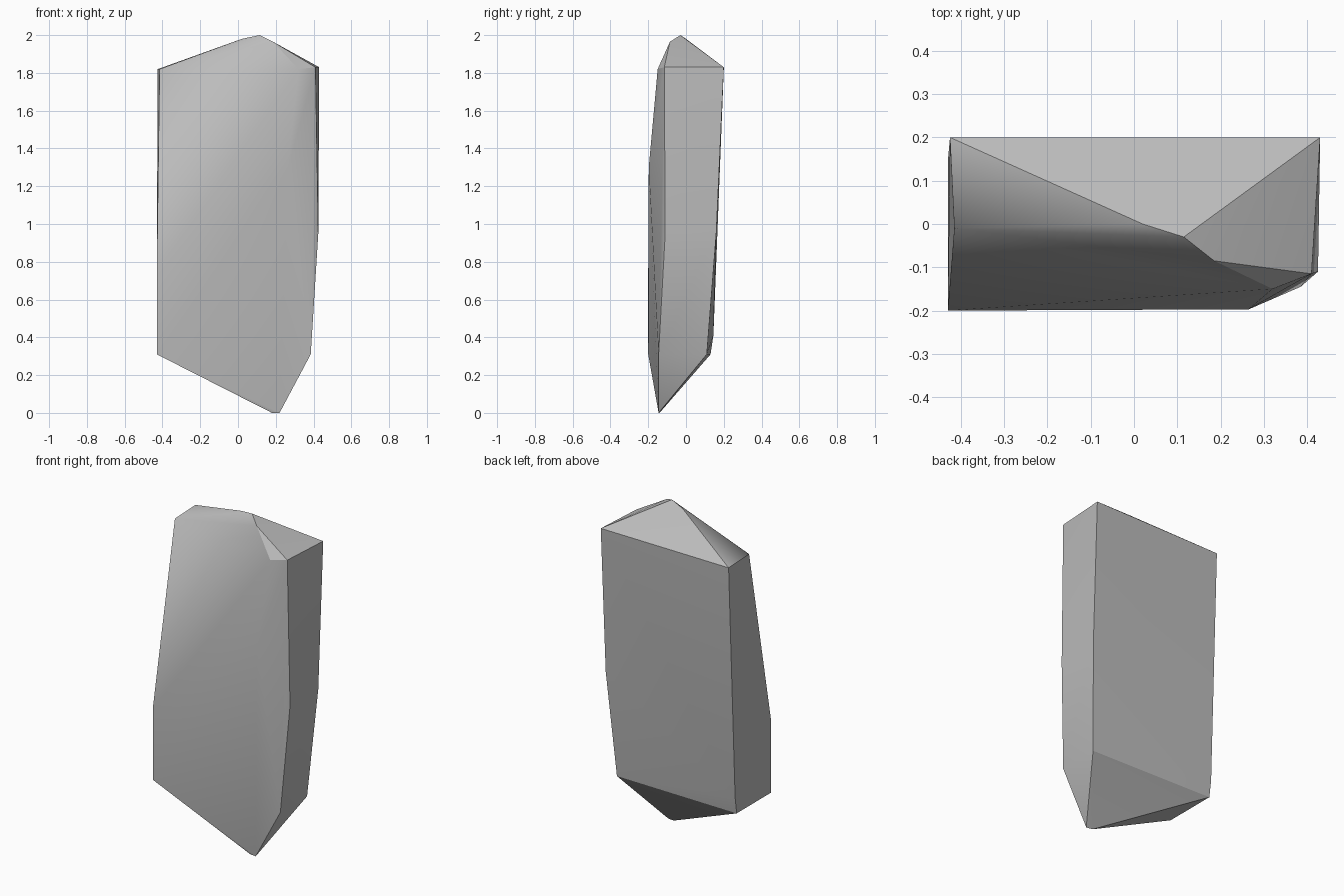
import bpy
import bmesh
import math

# Remove only the default object
default_object = bpy.data.objects.get("Cube")
if default_object:
    bpy.data.objects.remove(default_object, do_unlink=True)


def make_material(name, colour):
    material = bpy.data.materials.new(name)
    material.use_nodes = True
    material.diffuse_color = colour
    material.node_tree.nodes["Principled BSDF"].inputs["Base Color"].default_value = colour
    return material


def build_hull(name, corners, material, sharp_angle):
    """Wrap a faceted stone skin around its corner points."""
    bm = bmesh.new()
    for corner in corners:
        bm.verts.new(corner)
    bmesh.ops.convex_hull(bm, input=bm.verts[:])
    loose = [v for v in bm.verts if not v.link_faces]
    bmesh.ops.delete(bm, geom=loose, context="VERTS")
    bmesh.ops.recalc_face_normals(bm, faces=bm.faces[:])
    mesh = bpy.data.meshes.new(name)
    bm.to_mesh(mesh)
    bm.free()
    mesh.materials.append(material)
    stone = bpy.data.objects.new(name, mesh)
    bpy.context.collection.objects.link(stone)
    bpy.ops.object.select_all(action="DESELECT")
    stone.select_set(True)
    bpy.context.view_layer.objects.active = stone
    bpy.ops.object.shade_smooth_by_angle(angle=math.radians(sharp_angle))
    return stone


# Heights where the stone changes direction
LOW, SHOULDER = 0.31, 1.83

# Short ridge along the peak
peak = [(0.02, 0, 1.98), (0.115, -0.03, 2), (0.185, -0.085, 1.965)]

# Upper rim, with a small chamfer at the front left corner
upper_rim = [(-0.425, 0.2, SHOULDER - 0.01), (0.43, 0.2, SHOULDER),
             (0.41, -0.115, SHOULDER), (0.32, -0.15, SHOULDER - 0.01),
             (-0.415, -0.01, SHOULDER - 0.01)]

# Bulges along the upright edges
belly = [(0.265, -0.197, 1.3), (0.425, -0.11, 0.95),
         (0.425, 0.16, 0.95), (-0.43, -0.2, 0.74)]

# Lower rim and pointed foot
lower_rim = [(-0.43, -0.2, LOW), (0.385, -0.145, LOW),
             (0.385, 0.11, LOW), (-0.43, 0.13, LOW), (-0.43, 0.145, 0.41)]
foot = [(0.18, -0.14, 0), (0.22, -0.145, 0)]

grey_stone = make_material("grey stone", (0.5, 0.5, 0.5, 1))
build_hull("stone_slab", peak + upper_rim + belly + lower_rim + foot, grey_stone, 30)
